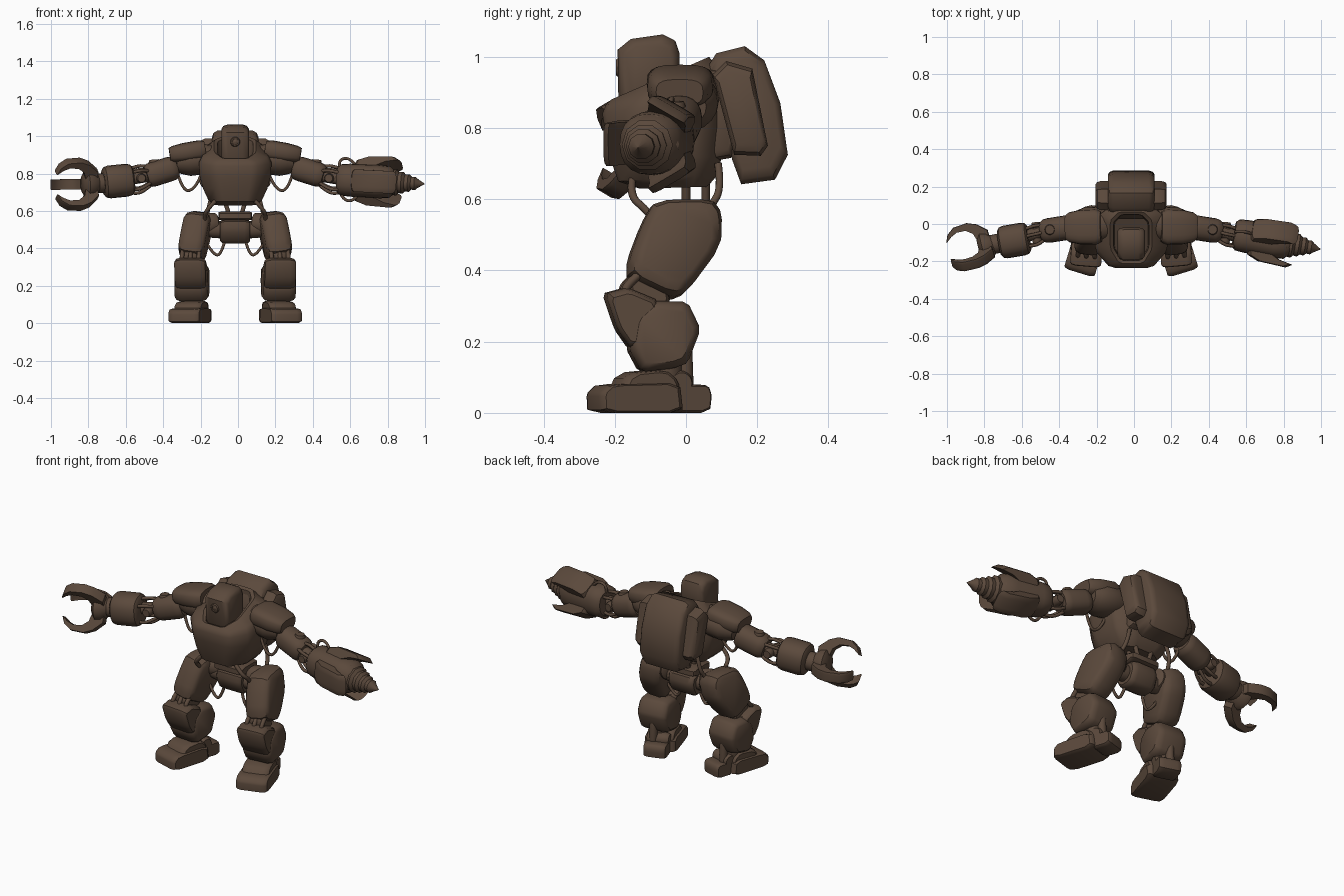
import bpy, bmesh, math
from mathutils import Vector, Matrix

cube = bpy.data.objects.get("Cube")
if cube:
    bpy.data.objects.remove(cube, do_unlink=True)

brown = bpy.data.materials.new("dark brown")
brown.use_nodes = True
COLOUR = (0.105, 0.067, 0.045, 1)
brown.diffuse_color = COLOUR
brown.node_tree.nodes["Principled BSDF"].inputs["Base Color"].default_value = COLOUR

BODY = Matrix.Translation((-0.015, 0, 0))  # body centre line
FLIP = {s: BODY @ Matrix.Scale(s, 4, (1, 0, 0)) for s in (1, -1)}
SIDE = {1: "left_", -1: "right_"}


def soften(pts, cut=0.2):
    """Cut every corner of a closed outline once."""
    out = []
    for i, p in enumerate(pts):
        p, a, b = Vector(p), Vector(pts[i - 1]), Vector(pts[(i + 1) % len(pts)])
        out += [p.lerp(a, cut), p.lerp(b, cut)]
    return out


def skin(name, rings, M):
    """Bridge equal rings of points, cap the ends, smooth all but sharp edges."""
    bm = bmesh.new()
    rows = [[bm.verts.new(M @ Vector(p)) for p in ring] for ring in rings]
    n = len(rows[0])
    for a, b in zip(rows, rows[1:]):
        for i in range(n):
            j = (i + 1) % n
            bm.faces.new((a[i], a[j], b[j], b[i]))
    bm.faces.new(rows[0])
    bm.faces.new(rows[-1])
    bmesh.ops.recalc_face_normals(bm, faces=bm.faces)
    for f in bm.faces:
        f.smooth = True
    for e in bm.edges:
        e.smooth = e.calc_face_angle(0) < math.radians(38)
    me = bpy.data.meshes.new(name)
    bm.to_mesh(me)
    bm.free()
    me.materials.append(brown)
    bpy.context.collection.objects.link(bpy.data.objects.new(name, me))


def slab(name, outline, half, M=BODY, edge=0.03, shrink=0.8, cut=0.2):
    """Side outline (y, z) given a width in x, with chamfered cheeks."""
    pts = soften(outline, cut) if cut else [Vector(p) for p in outline]
    mid = sum(pts, Vector((0, 0))) / len(pts)
    cheek = [(half, shrink), (half - edge * .3, 1 - (1 - shrink) * .35), (half - edge, 1)]
    layers = cheek + [(-x, k) for x, k in reversed(cheek)]
    skin(name, [[(x, *(mid + (p - mid) * k)) for p in pts] for x, k in layers], M)


def aim(p, q):
    """Frame at p whose y axis points to q and whose z axis is up."""
    d = Vector(q) - Vector(p)
    return Matrix.Translation(p) @ d.to_track_quat('Y', 'Z').to_matrix().to_4x4()


def barrel(name, p, q, stations, M=BODY, flat=1, power=1, n=20):
    """Turned part from p to q; stations are (fraction, radius)."""
    length = (Vector(q) - Vector(p)).length

    def bulge(v):
        return math.copysign(abs(v) ** power, v)
    rings = []
    for t, r in stations:
        rings.append([(r * bulge(math.cos(a)), t * length, r * flat * bulge(math.sin(a)))
                      for a in (2 * math.pi * i / n for i in range(n))])
    skin(name, rings, M @ aim(p, q))


def drum(name, p, q, r, M=BODY, **kw):
    barrel(name, p, q, [(0, r * .8), (.1, r * .96), (.22, r), (.78, r), (.9, r * .96), (1, r * .8)], M, **kw)


def hose(name, pts, r, M=BODY):
    cu = bpy.data.curves.new(name, 'CURVE')
    cu.dimensions = '3D'
    cu.bevel_depth, cu.bevel_resolution, cu.use_fill_caps = r, 2, True
    sp = cu.splines.new('NURBS')
    sp.points.add(len(pts) - 1)
    for point, p in zip(sp.points, pts):
        point.co = (*(M @ Vector(p)), 1)
    sp.order_u, sp.use_endpoint_u, sp.resolution_u = 3, True, 6
    cu.materials.append(brown)
    bpy.context.collection.objects.link(bpy.data.objects.new(name, cu))


# Torso: bowl-shaped shell that ends in a sunken collar
def torso_ring(hx, yf, zf, yb, zb):
    cx, cy = hx * .58, (yb - yf) * .28
    plan = [(cx, yf), (hx, yf + cy), (hx, yb - cy * .6), (cx, yb)]
    plan += [(-x, y) for x, y in reversed(plan)]
    return [(p.x, p.y, zf + (zb - zf) * (p.y - yf) / (yb - yf)) for p in soften(plan, .12)]


skin("torso", [torso_ring(*r) for r in (
    (.115, -.13, .63, .06, .635), (.143, -.19, .65, .09, .67), (.172, -.215, .72, .1, .72),
    (.19, -.225, .78, .1, .8), (.194, -.235, .84, .1, .89), (.175, -.225, .865, .1, .955),
    (.112, -.21, .88, .065, 1.0), (.095, -.195, .875, .05, .99), (.09, -.19, .79, .045, .9))], BODY)

# Head with a round lens
slab("head", [(-.19, .88), (-.192, 1.02), (-.155, 1.05), (-.065, 1.063), (-.03, 1.045), (-.018, 1.01),
              (-.018, .9), (-.06, .84), (-.16, .83)], .074, edge=.035, shrink=.76, cut=0)
barrel("eye_housing", (0, -.17, .97), (0, -.197, .97), [(0, .03), (.6, .03), (1, .022), (1, .016), (.7, .015)])
barrel("eye_lens", (0, -.17, .97), (0, -.194, .97), [(0, .015), (.8, .013), (1, .006)])

# Backpack: deep centre with chamfered sides, two pods, rows of vents
slab("pack_core", [(.06, .97), (.085, 1.01), (.165, 1.03), (.22, .99), (.265, .87), (.286, .725),
                   (.25, .655), (.155, .642), (.13, .71)], .125, edge=.03, shrink=.8, cut=0)
for s in (1, -1):
    slab(SIDE[s] + "pack_pod", [(.075, .95), (.113, .988), (.186, .967), (.23, .75), (.21, .722), (.135, .725)],
         .058, FLIP[s] @ Matrix.Translation((.132, 0, 0)), edge=.03, shrink=.78, cut=0)
    for i in range(6):
        z = .74 + i * .04
        y = .264 - (z - .72) * .2
        drum(SIDE[s] + "pack_vent", (.09, y, z), (.118, y, z), .011, FLIP[s], n=8)
slab("pack_mount", [(.03, .70), (.03, .97), (.13, .97), (.15, .72)], .13)

# Pelvis and waist
slab("pelvis", [(-.07, .555), (-.08, .5), (-.04, .425), (.05, .425), (.085, .5), (.07, .555)], .08)
slab("waist_plate", [(-.08, .55), (-.08, .597), (.08, .597), (.08, .55)], .09, edge=.02)
drum("hip_axle", (-.15, 0, .5), (.15, 0, .5), .046)

for s in (1, -1):
    M, side = FLIP[s], SIDE[s]

    # Waist struts and hoses
    for y in (0, .055):
        drum(side + "waist_strut", (.03, y, .57), (.06, y, .67), .012, M, n=10)
    hose(side + "waist_hose_front", [(.1, -.15, .66), (.15, -.16, .61), (.165, -.11, .57), (.16, -.08, .53)], .011, M)
    hose(side + "waist_hose_back", [(.12, .09, .7), (.14, .1, .63), (.15, .07, .58), (.165, .05, .55)], .011, M)
    hose(side + "hip_hose", [(.05, -.02, .46), (.075, -.03, .36), (.12, -.03, .37), (.16, -.02, .44)], .008, M)

    # Thigh, splayed outward towards the knee
    hip = (M @ Matrix.Translation((.192, 0, .58)) @ Matrix.Rotation(math.radians(-8), 4, 'Y')
           @ Matrix.Rotation(math.radians(8), 4, 'Z') @ Matrix.Translation((0, 0, -.58)))
    slab(side + "thigh", [(-.125, .53), (-.09, .592), (.07, .598), (.098, .56), (.095, .465), (.0, .335),
                          (-.045, .315), (-.165, .37), (-.165, .425)], .07, hip, edge=.04, shrink=.75)
    drum(side + "hip_cap", (.1, .02, .53), (.16, .0, .53), .06, M)

    # Knee links and shin
    leg = M @ Matrix.Translation((.225, 0, 0)) @ Matrix.Rotation(math.radians(5), 4, 'Z')
    slab(side + "knee_core", [(-.17, .38), (-.1, .4), (-.04, .33), (-.07, .27), (-.15, .28)], .04, leg)
    for x in (-.045, 0, .045):
        hose(side + "knee_link", [(x, -.1, .42), (x, -.16, .37), (x, -.18, .34), (x, -.17, .28)], .012, leg)
    slab(side + "knee_guard", [(-.232, .335), (-.17, .352), (-.08, .315), (-.1, .2), (-.16, .18), (-.198, .235)],
         .083, leg, edge=.03, shrink=.8, cut=.12)
    slab(side + "shin", [(-.15, .27), (-.1, .315), (.0, .312), (.037, .235), (.0, .14), (-.04, .125),
                         (-.13, .115), (-.165, .18)], .088, leg, edge=.035, shrink=.78, cut=.13)
    drum(side + "ankle", (0, -.06, .05), (0, -.06, .17), .05, leg)
    drum(side + "ankle_piston", (0, 0, .06), (0, -.005, .2), .022, leg)

    # Foot, turned outward
    sole = (M @ Matrix.Translation((.236, -.12, 0)) @ Matrix.Rotation(math.radians(17), 4, 'Z')
            @ Matrix.Translation((0, .12, 0)))
    slab(side + "toe", [(-.265, 0), (-.268, .055), (-.24, .08), (-.03, .085), (-.02, 0)], .085, sole,
         edge=.03, shrink=.88, cut=.15)
    slab(side + "instep", [(-.22, .04), (-.185, .112), (-.07, .123), (-.03, .09), (-.03, .04)], .074, sole)
    slab(side + "heel", [(-.05, 0), (-.05, .075), (.02, .08), (.058, .078), (.068, .05), (.062, 0)], .06, sole,
         edge=.025, shrink=.85)
    drum(side + "ankle_joint", (-.06, -.025, .083), (.06, -.025, .083), .037, sole)

    # Shoulder, upper arm and elbow
    barrel(side + "shoulder_joint", (.12, 0, .885), (.315, -.008, .86),
           [(0, .08), (.25, .095), (.65, .095), (.85, .08), (1, .065)], M, flat=.86)
    barrel(side + "shoulder_guard", (.16, -.015, .93), (.35, -.018, .9),
           [(0, .08), (.15, .095), (.6, .092), (.9, .08), (1, .066)], M, flat=.56, power=.65)
    drum(side + "upper_arm", (.315, -.015, .835), (.475, -.04, .785), .066, M, power=.85)
    drum(side + "elbow_core", (.45, -.035, .79), (.6, -.075, .765), .032, M)
    drum(side + "elbow_pivot", (.425, -.03, .75), (.435, -.03, .875), .03, M)
    drum(side + "elbow_hinge", (.5, -.11, .775), (.51, .01, .775), .026, M)
    for y, z in ((.035, .035), (-.045, .03), (.03, -.04), (-.04, -.045), (0, -.06), (0, .05)):
        hose(side + "elbow_hose", [(.44, -.035 + y * .7, .79 + z * .7), (.49, -.05 + y * 1.3, .78 + z * 1.3),
                                   (.54, -.06 + y * 1.3, .77 + z * 1.3), (.6, -.075 + y, .765 + z)], .009, M)
    hose(side + "shoulder_hose", [(.18, -.03, .8), (.21, -.04, .72), (.28, -.04, .7), (.31, -.03, .81)], .008, M)

# Right forearm and three-finger claw
R = FLIP[-1]
barrel("right_forearm", (.548, -.075, .768), (.705, -.102, .752),
       [(0, .068), (.06, .082), (.2, .088), (.8, .088), (.93, .082), (1, .066)], R, power=.85)
drum("right_wrist", (.69, -.1, .75), (.77, -.115, .745), .052, R)
barrel("claw_palm", (.73, -.11, .746), (.815, -.132, .743), [(0, .045), (.4, .075), (.75, .08), (1, .05)], R)
claw = BODY @ aim((-.745, -.114, .745), (-.98, -.178, .74))
finger = [(0, .03), (0, .085), (.05, .13), (.1, .15), (.175, .145), (.215, .115), (.232, .075),
          (.2, .1), (.165, .115), (.115, .112), (.08, .085), (.06, .02)]
for i in range(3):
    spin = Matrix.Rotation(math.radians(90 + 120 * i), 4, 'Y')
    slab("claw_finger", finger, .028, claw @ spin, edge=.012, shrink=.97, cut=0)

# Left forearm: drill with three guard plates
base, tip = Vector((.55, -.055, .768)), Vector((1.013, -.135, .745))
barrel("drill_housing", base, base.lerp(tip, .66),
       [(0, .068), (.06, .084), (.2, .088), (.7, .09), (.9, .085), (1, .06)], power=.85)
teeth = [(.55, .07)]
for i in range(5):
    t = .6 + i * .072
    teeth += [(t, .085 - i * .012), (t + .03, .069 - i * .011)]
barrel("drill_bit", base, tip, teeth + [(1, .001)], n=10)
plate = [(.08, .06), (.09, .095), (.15, .12), (.3, .128), (.335, .108), (.26, .092), (.2, .06)]
for i in range(3):
    spin = Matrix.Rotation(math.radians(120 * i - 30), 4, 'Y')
    slab("drill_guard", plate, .06, BODY @ aim(base, tip) @ spin, edge=.03, shrink=.85, cut=0)
hose("drill_hose_top", [(.57, -.05, .8), (.54, -.04, .87), (.62, -.04, .89), (.66, -.06, .82)], .008)
hose("drill_hose_low", [(.55, -.07, .73), (.57, -.09, .66), (.64, -.09, .65), (.68, -.08, .72)], .008)
